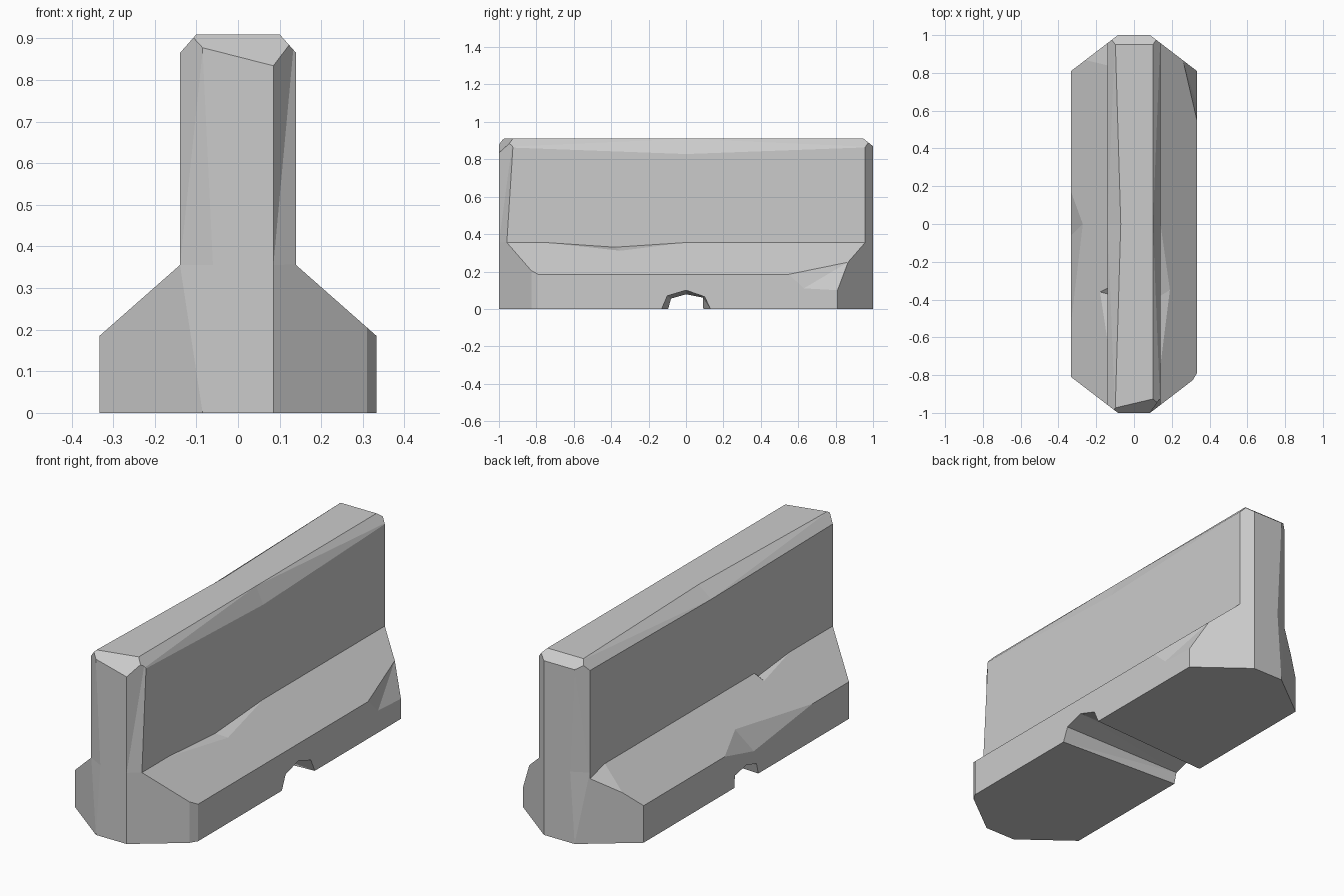
import bpy, bmesh
from mathutils import Vector

if "Cube" in bpy.data.objects:
    bpy.data.objects.remove(bpy.data.objects["Cube"])


def section(y, left_top=-0.10, left_z=0.865, right_z=0.865):
    return [(-0.333, y, 0), (0.333, y, 0), (0.333, y, 0.185), (0.14, y, 0.355),
            (0.14, y, right_z), (0.10, y, 0.91), (left_top, y, 0.91),
            (-0.14, y, left_z), (-0.14, y, 0.355), (-0.333, y, 0.185)]


def slice_off(bm, point, normal):
    """Remove everything on the normal side of a plane and cap the cut."""
    res = bmesh.ops.bisect_plane(bm, geom=bm.verts[:] + bm.edges[:] + bm.faces[:], dist=1e-6,
                                 plane_co=point, plane_no=Vector(normal).normalized(),
                                 clear_outer=True)
    edges = [e for e in res["geom_cut"] if isinstance(e, bmesh.types.BMEdge)]
    bmesh.ops.contextual_create(bm, geom=edges)


def chip(target, points):
    """Subtract the convex hull of a few points."""
    bm = bmesh.new()
    for p in points:
        bm.verts.new(p)
    res = bmesh.ops.convex_hull(bm, input=bm.verts[:])
    loose = [v for v in bm.verts if not v.link_faces]
    bmesh.ops.delete(bm, geom=loose, context='VERTS')
    bmesh.ops.recalc_face_normals(bm, faces=bm.faces[:])
    me = bpy.data.meshes.new("chip_cutter")
    bm.to_mesh(me)
    bm.free()
    cutter = bpy.data.objects.new("chip_cutter", me)
    cutter.hide_render = True
    bpy.context.collection.objects.link(cutter)
    mod = target.modifiers.new("chip", 'BOOLEAN')
    mod.operation, mod.solver, mod.object = 'DIFFERENCE', 'EXACT', cutter
    dg = bpy.context.evaluated_depsgraph_get()
    result = bpy.data.meshes.new_from_object(target.evaluated_get(dg))
    target.modifiers.clear()
    target.data = result
    bpy.data.objects.remove(cutter)


# Barrier body: lofted profile with a worn top edge at mid length
bm = bmesh.new()
rings = [[bm.verts.new(p) for p in s] for s in
         (section(-1), section(0.0, -0.07, 0.855, 0.828), section(1))]
n = len(rings[0])
for a, b in zip(rings, rings[1:]):
    for i in range(n):
        bm.faces.new((a[i], a[(i + 1) % n], b[(i + 1) % n], b[i]))
bm.faces.new(rings[0])
bm.faces.new(rings[-1])
bmesh.ops.triangulate(bm, faces=[f for f in bm.faces if len(f.verts) == 4])
bmesh.ops.recalc_face_normals(bm, faces=bm.faces[:])

# Angled ends, small foot bevel and sloped end tops
for sx in (-1, 1):
    for sy in (-1, 1):
        slice_off(bm, (sx * 0.085, sy, 0), (sx * 0.19, sy * 0.248, 0))
slice_off(bm, (0.31, -0.828, 0), (0.038, -0.023, 0))
slice_off(bm, (0, -0.95, 0.91), (0.255, -1.08, 1))
slice_off(bm, (0, 0.95, 0.91), (0, 0.8, 1))
bmesh.ops.recalc_face_normals(bm, faces=bm.faces[:])
mesh = bpy.data.meshes.new("road_barrier")
bm.to_mesh(mesh)
bm.free()
barrier = bpy.data.objects.new("road_barrier", mesh)
bpy.context.collection.objects.link(barrier)

# Drain channel through the base
right = [(-0.13, -0.1), (-0.13, 0), (-0.10, 0.07), (0, 0.10), (0.10, 0.065), (0.13, 0), (0.13, -0.1)]
left = [(-0.095, -0.1), (-0.095, 0), (-0.08, 0.055), (0, 0.078), (0.09, 0.06), (0.092, 0), (0.092, -0.1)]
chip(barrier, [(0.34, y, z) for y, z in right] + [(-0.34, y, z) for y, z in left])

# Worn chips along the shoulders
chip(barrier, [(0.14, -0.75, 0.355), (0.14, 0, 0.355), (0.14, -0.38, 0.33),
               (0.19, -0.35, 0.311), (0.16, -0.38, 0.40)])
chip(barrier, [(-0.14, -0.34, 0.355), (-0.14, -0.62, 0.355), (-0.14, -0.37, 0.33),
               (-0.18, -0.36, 0.32), (-0.16, -0.4, 0.38)])
chip(barrier, [(-0.333, 0.17, 0.185), (-0.27, 0, 0.24), (-0.333, -0.06, 0.125),
               (-0.333, -0.52, 0.185), (-0.36, -0.1, 0.21)])

# Broken corners at the far end
chip(barrier, [(0.333, 0.55, 0.185), (0.259, 0.867, 0.25), (0.333, 0.81, 0.10),
               (0.333, 0.63, 0.11), (0.36, 0.84, 0.20)])
chip(barrier, [(-0.14, 0.958, 0.365), (-0.14, 0.958, 0.325), (-0.14, 0.84, 0.355),
               (-0.26, 0.866, 0.25), (-0.22, 0.93, 0.35)])

# Worn vertical end edges
for s in (-1, 1):
    chip(barrier, [(-0.085, s, 0.87), (-0.085, s, 0), (-0.06, s * 1.0001, 0.355),
                   (-0.14, s * 0.958, 0.355), (-0.12, s * 1.01, 0.4)])
chip(barrier, [(x, y, z) for z, inset in ((0.355, 0.958), (0.95, 0.92))
               for x, y in ((0.14, -inset), (0.085, -1), (0.17, -1))])
